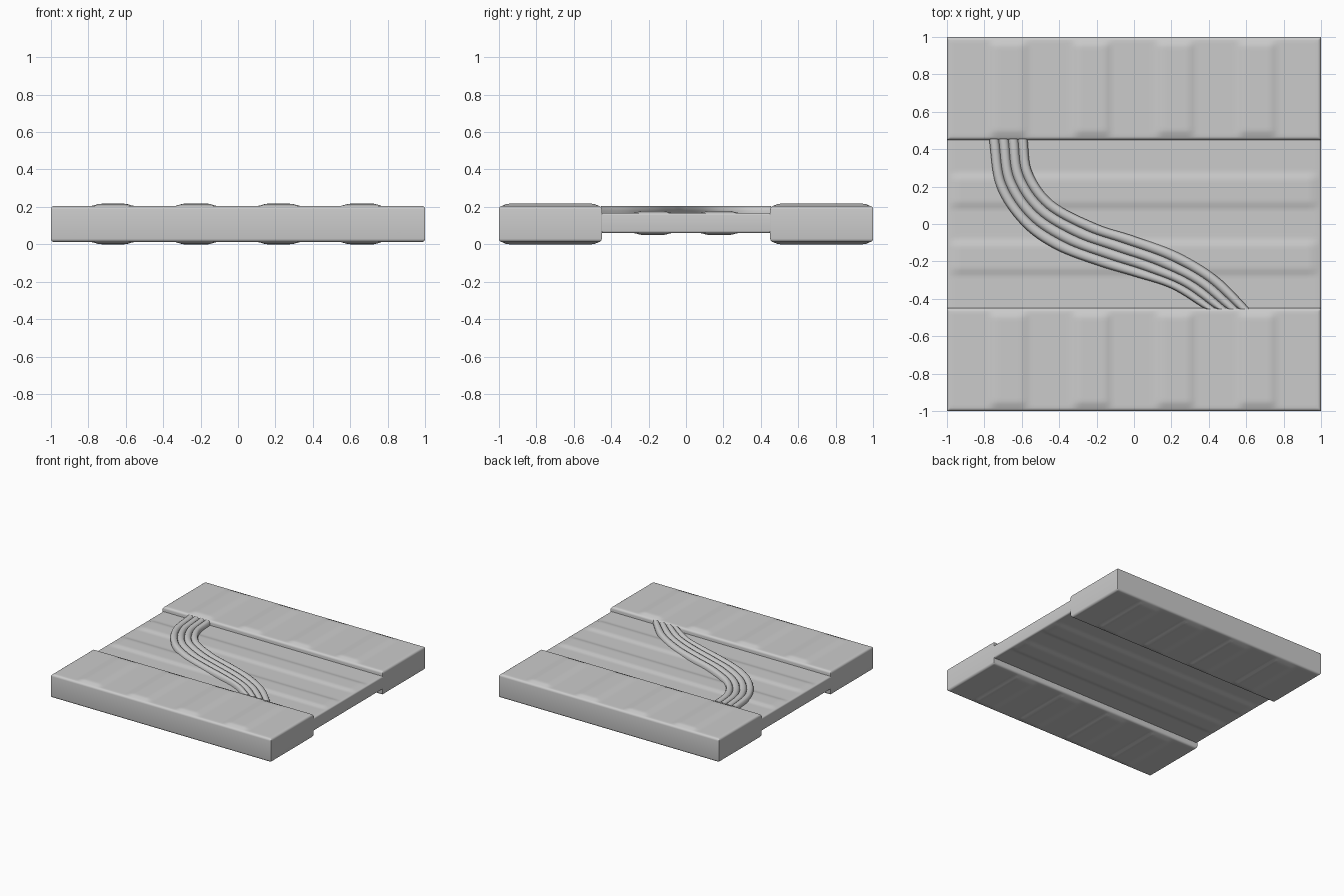
import bpy, bmesh, math
from mathutils import Vector

if "Cube" in bpy.data.objects:
    bpy.data.objects.remove(bpy.data.objects["Cube"])


def smoothstep(t):
    t = min(max(t, 0), 1)
    return t * t * (3 - 2 * t)


def finish(bm, name, angle):
    bmesh.ops.recalc_face_normals(bm, faces=bm.faces)
    me = bpy.data.meshes.new(name)
    bm.to_mesh(me)
    bm.free()
    ob = bpy.data.objects.new(name, me)
    bpy.context.collection.objects.link(ob)
    bpy.ops.object.select_all(action='DESELECT')
    ob.select_set(True)
    bpy.context.view_layer.objects.active = ob
    bpy.ops.object.shade_smooth_by_angle(angle=math.radians(angle))
    return ob


def samples(a, b, r, n):
    # evenly spaced, with extra lines in the rounded rims
    rim = [r * (1 - math.cos(k * math.pi / 8)) for k in range(4)]
    inner = [a + r + (b - a - 2 * r) * k / n for k in range(n + 1)]
    return [a + d for d in rim] + inner + [b - d for d in reversed(rim)]


def padded_slab(name, y0, y1, zlo, zhi, ribs, axis, half, rise, r, nx, ny):
    """Closed slab with rounded rims and soft raised ribs on both faces."""
    xs, ys = samples(-1, 1, r, nx), samples(y0, y1, r, ny)
    bm = bmesh.new()

    def offset(x, y):
        u, d_end = (x, min(y - y0, y1 - y)) if axis == 'Y' else (y, 1 - abs(x))
        bump = max(smoothstep((half - abs(u - c)) / 0.05) for c in ribs)
        bump *= smoothstep((d_end - 0.012) / 0.035)
        d = min(1 - abs(x), y - y0, y1 - y)
        drop = r - math.sqrt(max(r * r - max(r - d, 0) ** 2, 0))
        return rise * bump - drop

    top = [[bm.verts.new((x, y, zhi + offset(x, y))) for y in ys] for x in xs]
    bot = [[bm.verts.new((x, y, zlo - offset(x, y))) for y in ys] for x in xs]
    for g in (top, bot):
        for i in range(len(xs) - 1):
            for j in range(len(ys) - 1):
                bm.faces.new((g[i][j], g[i + 1][j], g[i + 1][j + 1], g[i][j + 1]))

    def border(g):
        return ([row[0] for row in g] + g[-1][1:] +
                [row[-1] for row in reversed(g[:-1])] + g[0][-2:0:-1])

    a, b = border(top), border(bot)
    for i in range(len(a)):
        k = (i + 1) % len(a)
        bm.faces.new((a[i], a[k], b[k], b[i]))
    return finish(bm, name, 50)


# two thick end boards with lengthwise ribs
BOARD_RIBS = [-0.67, -0.225, 0.22, 0.66]
for name, y0, y1 in (("front_board", -1, -0.45), ("back_board", 0.45, 1)):
    padded_slab(name, y0, y1, 0.012, 0.205, BOARD_RIBS, 'Y', 0.115, 0.012, 0.018, 100, 28)

# thinner middle panel with crosswise ribs
padded_slab("middle_panel", -0.48, 0.48, 0.06, 0.168, [-0.178, 0.178], 'X', 0.105, 0.01, 0.012, 60, 60)


# curved ridged strip lofted between its two edges
def spline(pts, n):
    p = [Vector(q) for q in pts]
    p = [2 * p[0] - p[1]] + p + [2 * p[-1] - p[-2]]
    out = []
    for i in range(1, len(p) - 2):
        a, b, c, d = p[i - 1:i + 3]
        for k in range(n):
            t = k / n
            out.append(0.5 * (2 * b + (c - a) * t + (2 * a - 5 * b + 4 * c - d) * t * t
                              + (3 * b - a - 3 * c + d) * t ** 3))
    return out + [p[-2]]


outer = spline([(-.775, .455), (-.735, .2), (-.605, .0), (-.43, -.13),
                (-.2, -.22), (0, -.28), (.2, -.345), (.38, -.455)], 8)
inner = spline([(-.57, .455), (-.545, .28), (-.43, .12), (-.2, 0),
                (0, -.065), (.24, -.155), (.45, -.285), (.62, -.455)], 8)
STEPS = 32
section = [(0, 0.155)]
for k in range(STEPS + 1):
    t = k / STEPS
    z = 0.186 + 0.019 * math.sqrt(abs(math.sin(4 * math.pi * t)))
    section.append((t, z if 0 < k < STEPS else 0.18))
section.append((1, 0.155))

bm = bmesh.new()
rings = []
for a, b in zip(outer, inner):
    rings.append([bm.verts.new((*a.lerp(b, t), z)) for t, z in section])
n = len(section)
for r0, r1 in zip(rings, rings[1:]):
    for i in range(n):
        k = (i + 1) % n
        bm.faces.new((r0[i], r0[k], r1[k], r1[i]))
bm.faces.new(rings[0])
bm.faces.new(rings[-1])
finish(bm, "ridged_strip", 60)
